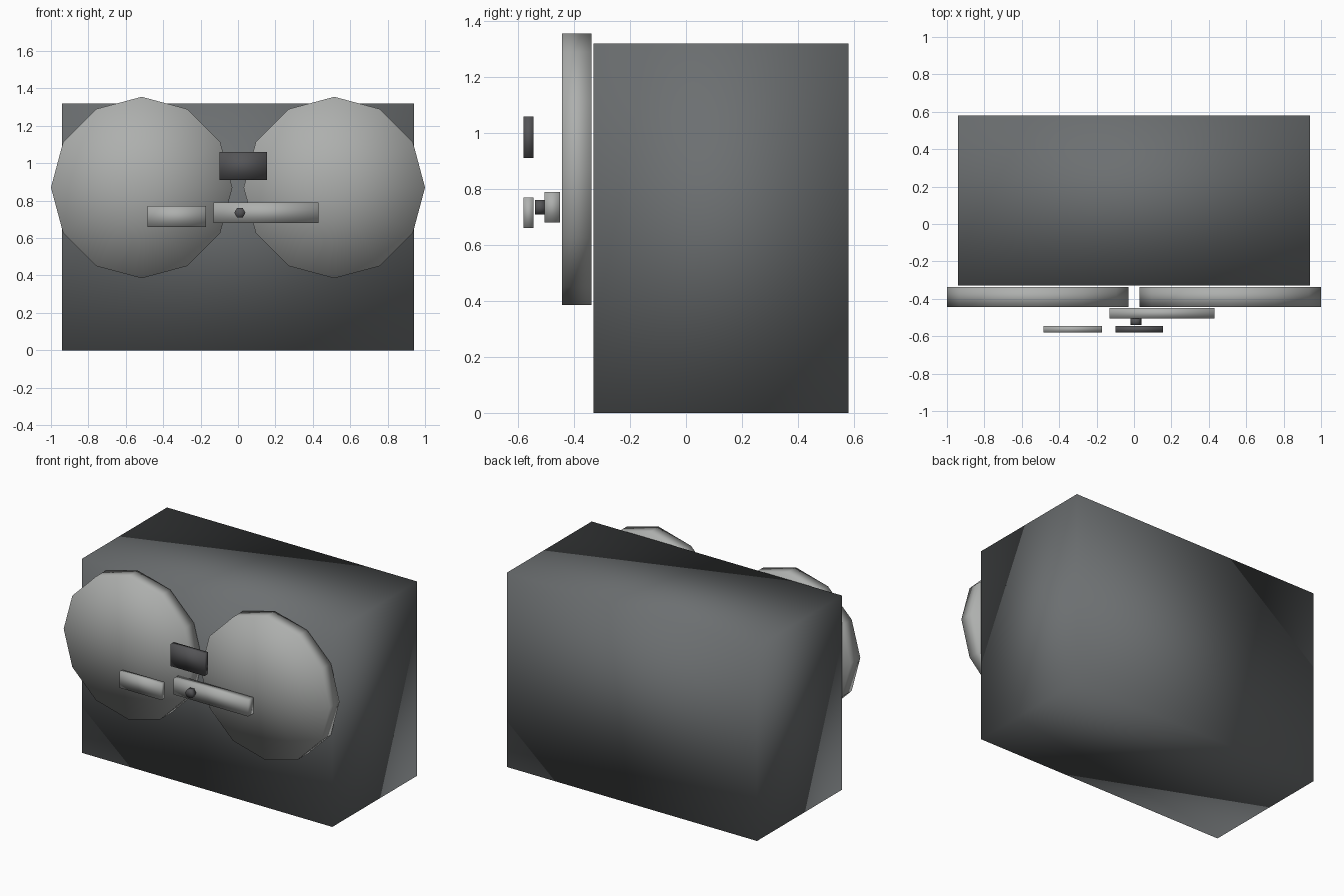
import bpy, bmesh
from math import pi
from mathutils import Matrix, Vector

if "Cube" in bpy.data.objects:
    bpy.data.objects.remove(bpy.data.objects["Cube"], do_unlink=True)


def material(name, colour):
    m = bpy.data.materials.new(name)
    m.use_nodes = True
    m.diffuse_color = (*colour, 1)
    m.node_tree.nodes["Principled BSDF"].inputs["Base Color"].default_value = (*colour, 1)
    return m


body_grey = material("slate grey", (0.15, 0.16, 0.165))
light_grey = material("light grey", (0.42, 0.43, 0.42))
dark_grey = material("charcoal", (0.09, 0.09, 0.095))


def finish(name, bm, mat):
    # Shared corners are smoothed across every edge for the soft shading
    bmesh.ops.recalc_face_normals(bm, faces=bm.faces)
    for f in bm.faces:
        f.smooth = True
    me = bpy.data.meshes.new(name)
    bm.to_mesh(me)
    bm.free()
    me.materials.append(mat)
    ob = bpy.data.objects.new(name, me)
    bpy.context.collection.objects.link(ob)


def block(name, low, high, mat):
    low, high = Vector(low), Vector(high)
    bm = bmesh.new()
    bmesh.ops.create_cube(bm, size=1, matrix=Matrix.Translation((low + high) / 2)
                          @ Matrix.Diagonal((*(high - low), 1)))
    finish(name, bm, mat)


def disc(name, x, z, radius, front, back, sides, mat):
    bm = bmesh.new()
    bmesh.ops.create_cone(bm, cap_ends=True, cap_tris=True, segments=sides,
                          radius1=radius, radius2=radius, depth=back - front,
                          matrix=Matrix.Translation((x, (front + back) / 2, z))
                          @ Matrix.Rotation(pi / 2, 4, "X")
                          @ Matrix.Rotation(pi / 2, 4, "Z"))
    finish(name, bm, mat)


# Main case
block("body", (-0.94, -0.33, 0), (0.94, 0.58, 1.32), body_grey)

# Paired round plates on the front
for side, sign in (("left", 1), ("right", -1)):
    disc(side + "_round_plate", sign * 0.515, 0.87, 0.485, -0.443, -0.338, 12, light_grey)

# Bars and knob floating ahead of the plates
block("centre_bar", (-0.13, -0.505, 0.68), (0.43, -0.45, 0.79), light_grey)
disc("knob", 0.01, 0.735, 0.03, -0.54, -0.505, 6, dark_grey)
block("side_bar", (-0.485, -0.58, 0.66), (-0.17, -0.545, 0.77), light_grey)
block("upper_block", (-0.10, -0.58, 0.91), (0.155, -0.545, 1.06), dark_grey)
